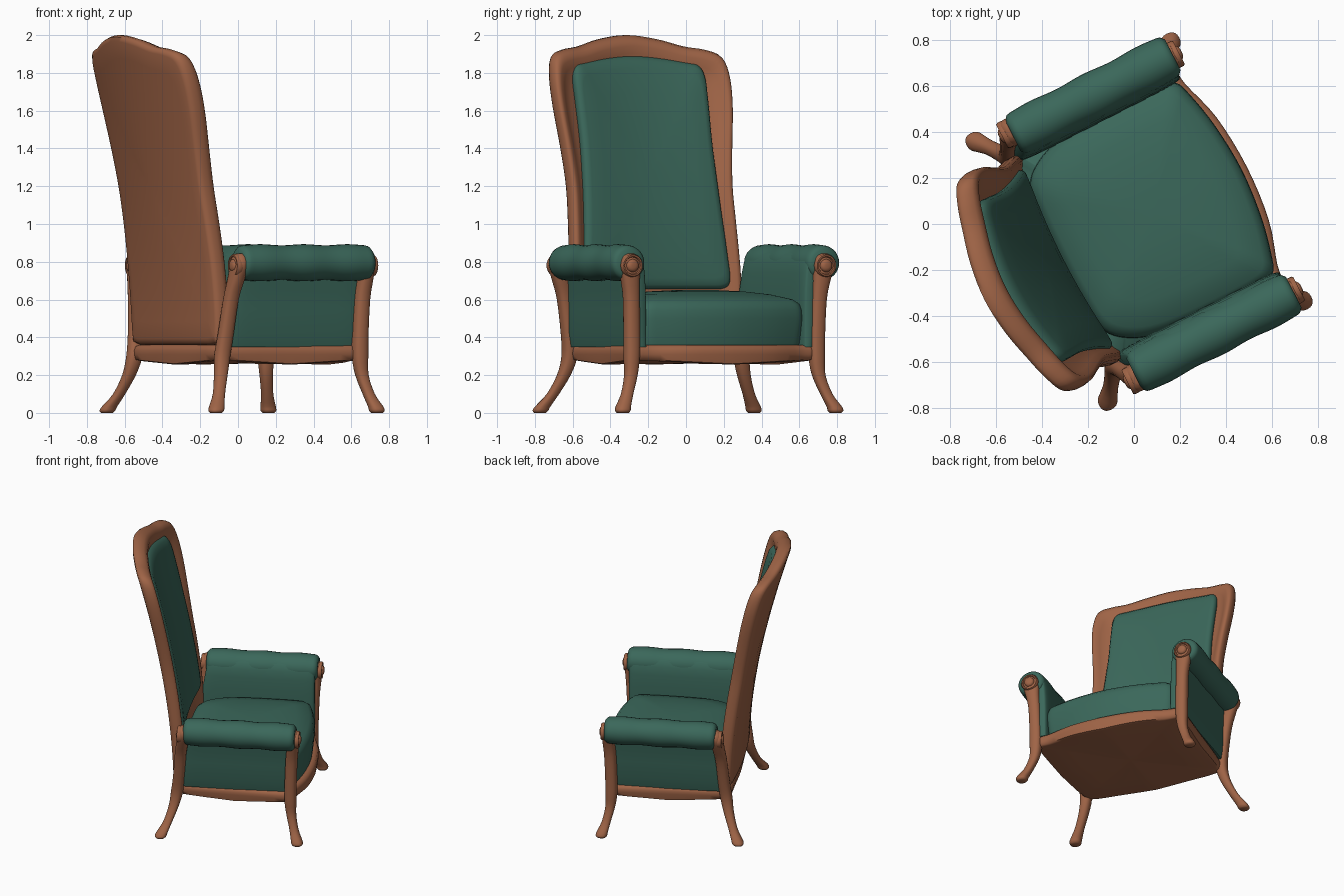
import bpy, bmesh, math
from mathutils import Matrix, Vector

if "Cube" in bpy.data.objects:
    bpy.data.objects.remove(bpy.data.objects["Cube"])

# Local frame: x = forward, y = sideways; the whole chair is turned 27 degrees
TURN = Matrix.Rotation(math.radians(27), 4, 'Z')


def material(name, rgb):
    m = bpy.data.materials.new(name)
    m.diffuse_color = (*rgb, 1)
    m.use_nodes = True
    m.node_tree.nodes["Principled BSDF"].inputs["Base Color"].default_value = m.diffuse_color
    return m


WOOD = material("brown wood", (0.35, 0.128, 0.062))
CLOTH = material("green cloth", (0.043, 0.137, 0.103))


def loft(name, rings, mat, angle=60):
    """Skin a list of closed rings and cap both ends."""
    bm = bmesh.new()
    rows = [[bm.verts.new(TURN @ Vector(p)) for p in r] for r in rings]
    n = len(rows[0])
    for a, b in zip(rows, rows[1:]):
        for i in range(n):
            j = (i + 1) % n
            bm.faces.new((a[i], a[j], b[j], b[i]))
    for r in (rows[0], rows[-1]):
        c = bm.verts.new(sum((v.co for v in r), Vector()) / n)
        for i in range(n):
            bm.faces.new((r[i], r[(i + 1) % n], c))
    bmesh.ops.recalc_face_normals(bm, faces=bm.faces)
    me = bpy.data.meshes.new(name)
    bm.to_mesh(me)
    bm.free()
    me.materials.append(mat)
    ob = bpy.data.objects.new(name, me)
    bpy.context.collection.objects.link(ob)
    bpy.ops.object.select_all(action='DESELECT')
    ob.select_set(True)
    bpy.context.view_layer.objects.active = ob
    bpy.ops.object.shade_smooth_by_angle(angle=math.radians(angle))
    return ob


def spline(pts, steps, closed):
    """Catmull-Rom samples through points of any dimension."""
    n, out = len(pts), []
    get = (lambda i: pts[i % n]) if closed else (lambda i: pts[max(0, min(n - 1, i))])
    for i in range(n if closed else n - 1):
        for k in range(steps):
            t = k / steps
            out.append([0.5 * (2 * b + (c - a) * t + (2 * a - 5 * b + 4 * c - d) * t * t
                               + (3 * b - a - 3 * c + d) * t ** 3)
                        for a, b, c, d in zip(get(i - 1), get(i), get(i + 1), get(i + 2))])
    return out if closed else out + [list(pts[-1])]


def pillow(name, half, mid, rings, place, mat):
    """Mirror a half outline, then stack scaled copies of it."""
    full = half + [(-a, b) for a, b in half[-2:0:-1]]
    line = spline(full, 4, True)
    loft(name, [[place(a * s, mid + (b - mid) * s, d) for a, b in line] for s, d in rings], mat)


# Backrest: leaning, hollowed sheet shared by the frame and its padding
def back_place(v, z, d):
    h = max(0, z - 0.36)
    side = -0.345 - 0.114 * h ** 1.764
    depth = 0.03 + 0.033 * h
    if d > .02:
        d *= 1 + .2 * h
    return (side - depth * (1 - (v / 0.5) ** 2) + d, v, z)


pillow("back_frame",
       [(0, .36), (.3, .36), (.45, .365), (.495, .41), (.5, .7), (.488, 1.0), (.483, 1.2),
        (.498, 1.4), (.522, 1.62), (.525, 1.78), (.498, 1.885), (.42, 1.922), (.31, 1.94),
        (.17, 1.978), (0, 2.0)], 1.18,
       [(.15, -.037), (.4, -.037), (.65, -.037), (.85, -.037), (.96, -.037), (.988, -.03),
        (1, -.01), (1, .015), (.988, .035), (.965, .046), (.93, .047), (.88, .034), (.8, .02),
        (.6, .02), (.3, .02)], back_place, WOOD)
pillow("back_padding",
       [(0, .655), (.3, .655), (.4, .66), (.435, .7), (.425, .85), (.405, 1.1), (.39, 1.4),
        (.392, 1.65), (.39, 1.78), (.365, 1.84), (.3, 1.857), (.15, 1.88), (0, 1.89)], 1.25,
       [(.98, .0), (1, .025), (.99, .04), (.96, .053), (.9, .058), (.7, .062), (.45, .064),
        (.2, .064)], back_place, CLOTH)


# Seat rail with scalloped lower edge
def rail_place(v, u, z):
    if z < .3:
        z -= .025 * (1 - min(1, abs(v) / .54, abs(u - .05) / .42))
    return (u, v, z)


pillow("seat_rail",
       [(0, .55), (.25, .53), (.44, .475), (.53, .46), (.55, .4), (.535, .05), (.515, -.31),
        (.47, -.375), (.25, -.385), (0, -.39)], .05,
       [(.3, .36), (.94, .36), (.985, .352), (1, .33), (1, .31), (.985, .285), (.95, .28),
        (.6, .285), (.2, .285)], rail_place, WOOD)


# Seat cushion, and the low cloth deck that fills the gap behind it
def flat_place(v, u, z):
    return (u, v, z)


pillow("seat_cushion",
       [(0, .525), (.22, .508), (.39, .472), (.465, .44), (.488, .36), (.49, .1),
        (.475, -.12), (.43, -.25), (.35, -.33), (.2, -.35), (0, -.355)], .1,
       [(.96, .35), (.97, .37), (.985, .43), (1, .5), (.993, .545), (.97, .575), (.91, .6),
        (.7, .627), (.45, .643), (.2, .65)], flat_place, CLOTH)
pillow("seat_deck",
       [(0, .3), (.4, .3), (.48, .2), (.49, -.25), (.47, -.33), (0, -.34)], 0,
       [(1, .35), (1, .5), (.97, .52), (.4, .52)], flat_place, CLOTH)


def ellipse(x, y, z, rx, ry, n=20, power=2.4):
    pts = []
    for i in range(n):
        c, s = math.cos(math.tau * i / n), math.sin(math.tau * i / n)
        pts.append((x + rx * math.copysign(abs(c) ** (2 / power), c),
                    y + ry * math.copysign(abs(s) ** (2 / power), s), z))
    return pts


# Legs: z, forward, sideways, radii
FRONT = [(0, .503, .632, .03, .03), (.012, .503, .632, .04, .04), (.035, .498, .626, .039, .039),
         (.1, .475, .592, .031, .032), (.2, .452, .558, .034, .035), (.3, .445, .55, .042, .042),
         (.42, .446, .55, .042, .043), (.6, .453, .556, .042, .043), (.7, .462, .567, .042, .05),
         (.78, .467, .575, .042, .061), (.825, .467, .575, .038, .05), (.845, .464, .575, .02, .025)]
BACK = [(0, -.455, .636, .03, .03), (.012, -.453, .634, .04, .04), (.035, -.444, .624, .039, .039),
        (.1, -.41, .582, .031, .032), (.2, -.375, .535, .035, .035), (.3, -.355, .512, .042, .04),
        (.42, -.34, .525, .041, .039), (.6, -.325, .555, .04, .04), (.7, -.31, .582, .042, .05),
        (.78, -.297, .6, .044, .062), (.825, -.293, .602, .04, .05), (.845, -.29, .602, .02, .025)]
# Turned scroll: radius, distance outward
SCROLL = [(.054, -.04), (.061, -.018), (.061, .0), (.056, .008), (.048, .008), (.044, .0),
          (.035, .0), (.032, .01), (.024, .017), (.012, .02)]

for side, s in (("left", 1), ("right", -1)):
    for end, rows, f, out in (("front", FRONT, 1, .037), ("back", BACK, -1, .033)):
        loft(f"{side}_{end}_leg",
             [ellipse(u, v * s, z, ru, rv) for z, u, v, ru, rv in spline(rows, 3, False)], WOOD)
        u, v = rows[9][1:3]
        loft(f"{side}_{end}_scroll",
             [[(u + f * (d + out), s * v + r * math.cos(math.tau * i / 24),
                .78 + r * math.sin(math.tau * i / 24)) for i in range(24)] for r, d in SCROLL],
             WOOD, 40)

    # Arm side panel, rising into the roll: z, inner, outer, rear end
    panel = [(.35, .462, .53, -.34), (.42, .46, .545, -.335), (.55, .46, .553, -.325),
             (.65, .462, .56, -.315), (.74, .467, .575, -.3), (.8, .476, .58, -.29),
             (.84, .494, .58, -.285), (.868, .522, .58, -.28)]
    loft(f"{side}_arm_panel",
         [ellipse((.468 + r) / 2, s * (a + b) / 2, z, (.468 - r) / 2, (b - a) / 2, 40, 7)
          for z, a, b, r in panel], CLOTH)

    # Rolled arm rest with three soft swells
    roll = []
    for k in range(49):
        t = k / 48
        e = min(t, 1 - t) / .045
        cap = 1 if e >= 1 else .78 + .22 * math.sqrt(1 - (1 - e) ** 2)
        r = (.092 + .006 * math.sin(3 * math.pi * t) ** 2) * cap
        x, y = -.295 + .779 * t, s * (.58 - .001 * t)
        roll.append([(x, y + r * 1.04 * math.cos(math.tau * i / 28),
                      .795 + r * math.sin(math.tau * i / 28)) for i in range(28)])
    loft(f"{side}_arm_roll", roll, CLOTH)
